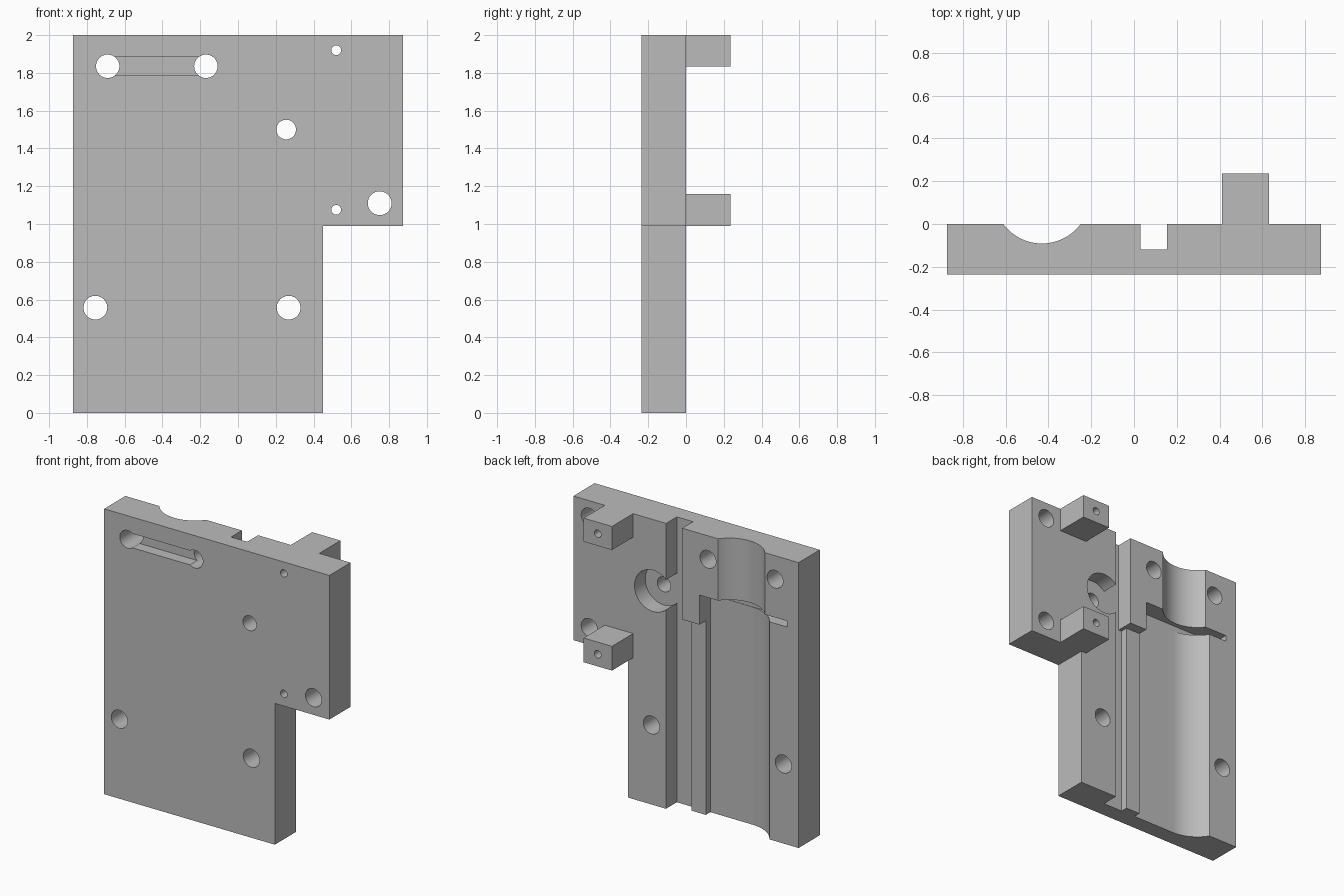
import bpy, bmesh, math

cube = bpy.data.objects.get("Cube")
if cube:
    bpy.data.objects.remove(cube, do_unlink=True)

grey = bpy.data.materials.new("machined_grey")
grey.use_nodes = True
grey.diffuse_color = (0.5, 0.5, 0.5, 1)
grey.node_tree.nodes["Principled BSDF"].inputs["Base Color"].default_value = (0.5, 0.5, 0.5, 1)

BACK, FRONT, DEEP = 0.0, -0.235, -0.12
OUT = 0.4  # cutters reach past the part by this much


def prism(name, points, vector):
    """Extrude a closed outline of 3D points along a vector."""
    bm = bmesh.new()
    face = bm.faces.new([bm.verts.new(p) for p in points])
    new = bmesh.ops.extrude_face_region(bm, geom=[face])["geom"]
    bmesh.ops.translate(bm, vec=vector, verts=[v for v in new if isinstance(v, bmesh.types.BMVert)])
    bmesh.ops.recalc_face_normals(bm, faces=bm.faces)
    mesh = bpy.data.meshes.new(name)
    bm.to_mesh(mesh)
    bm.free()
    mesh.materials.append(grey)
    ob = bpy.data.objects.new(name, mesh)
    bpy.context.collection.objects.link(ob)
    return ob


def box(name, x0, x1, y0, y1, z0, z1):
    return prism(name, [(x0, y0, z0), (x1, y0, z0), (x1, y1, z0), (x0, y1, z0)], (0, 0, z1 - z0))


def drill(x, z, r, y0=-OUT, y1=OUT):
    ring = [math.tau * i / 40 for i in range(40)]
    return prism("drill", [(x + r * math.cos(a), y0, z + r * math.sin(a)) for a in ring],
                 (0, y1 - y0, 0))


def arc(cx, cy, r, start, end, n=32):
    """Points of an arc in plan, angles in degrees."""
    angles = [math.radians(start + (end - start) * i / n) for i in range(n + 1)]
    return [(cx + r * math.cos(a), cy + r * math.sin(a)) for a in angles]


def combine(target, tool, operation="DIFFERENCE"):
    tool.hide_render = True
    mod = target.modifiers.new("combine", "BOOLEAN")
    mod.operation, mod.solver, mod.object = operation, "EXACT", tool
    bpy.context.view_layer.objects.active = target
    bpy.ops.object.modifier_apply(modifier=mod.name)
    bpy.data.objects.remove(tool, do_unlink=True)


# L-shaped plate
outline = [(-0.873, 0), (0.45, 0), (0.45, 0.99), (0.873, 0.99), (0.873, 2), (-0.873, 2)]
plate = prism("mounting_plate", [(x, FRONT, z) for x, z in outline], (0, BACK - FRONT, 0))

# Two lugs on the back
for z0, z1 in ((0.99, 1.16), (1.835, 2)):
    combine(plate, box("lug", 0.41, 0.63, -0.05, 0.235, z0, z1), "UNION")

# Full-height channel
combine(plate, box("channel", 0.03, 0.155, DEEP, OUT / 2, -OUT, 2 + OUT))

# Lowered rib below the tab, with the channel widened beside it
combine(plate, box("rib_clearance", -0.105, 0.06, -0.07, OUT / 2, -OUT, 1.36))
combine(plate, box("rib_side", 0.005, 0.06, DEEP, OUT / 2, -OUT, 1.36))

# Wide lower trough: flat floor running into a quarter-round wall
cx, cy = -0.43, 0.134
wall = arc(cx, cy, 0.254, 270, 180)
trough = [(-0.105, OUT / 2), (-0.105, DEEP)] + wall + [(cx - 0.254, OUT / 2)]
combine(plate, prism("trough", [(x, y, -OUT) for x, y in trough], (0, 0, OUT + 1.545)))

# Narrow cross slot above the trough
combine(plate, box("cross_slot", -0.785, -0.105, -0.123, OUT / 2, 1.525, 1.567))

# Smaller round groove to the top edge
groove = arc(cx, cy, 0.225, 180, 360, 64)
groove += [(cx + 0.225, OUT / 2), (cx - 0.225, OUT / 2)]
combine(plate, prism("groove", [(x, y, 1.55) for x, y in groove], (0, 0, 1)))

# Shallow slot on the front, joining the two upper holes
combine(plate, box("front_slot", -0.69, -0.17, -OUT, FRONT + 0.08, 1.785, 1.885))

# Through holes
for x, z, r in ((-0.69, 1.835, 0.062), (-0.17, 1.835, 0.062), (0.255, 1.5, 0.052),
                (0.75, 1.11, 0.063), (-0.755, 0.557, 0.063), (0.268, 0.557, 0.063),
                (0.52, 1.92, 0.026), (0.52, 1.075, 0.026)):
    combine(plate, drill(x, z, r))

# Blind hole and counterbore from the back
combine(plate, drill(0.75, 1.885, 0.063, -0.2, 0.2))
combine(plate, drill(0.255, 1.5, 0.145, DEEP, 0.2))

bpy.ops.object.select_all(action="DESELECT")
plate.select_set(True)
bpy.context.view_layer.objects.active = plate
bpy.ops.object.shade_smooth_by_angle(angle=math.radians(30))
